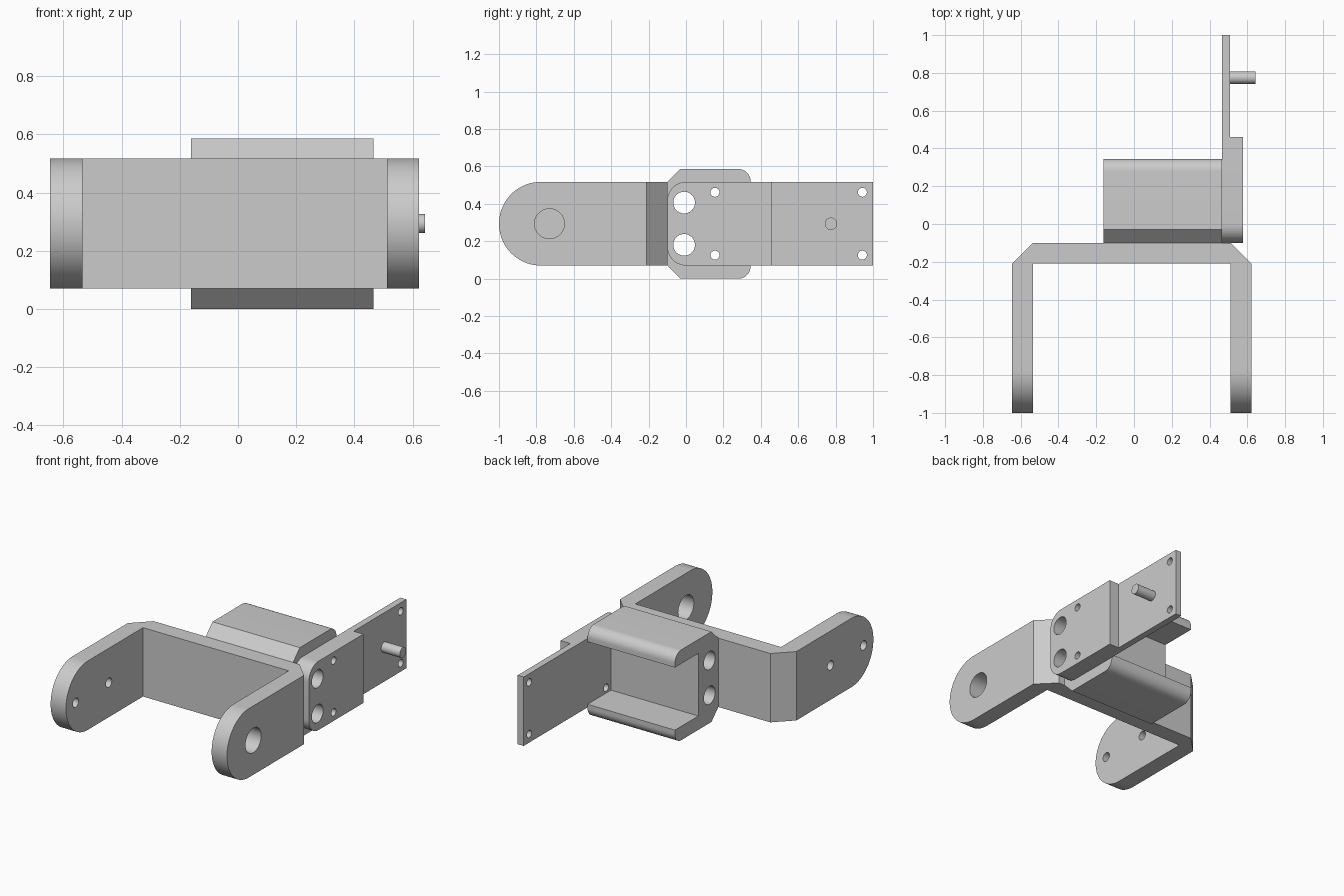
import bpy, bmesh, math
from mathutils import Vector

if "Cube" in bpy.data.objects:
    bpy.data.objects.remove(bpy.data.objects["Cube"])

Z0, Z1 = 0.07, 0.517          # lower and upper edge of the bars
ZM = (Z0 + Z1) / 2


def extrude(name, pts, lo, hi, axis):
    """Extrude a closed outline: axis 'Z' takes (x, y), axis 'X' takes (y, z)."""
    bm = bmesh.new()
    make = (lambda p: (p[0], p[1], lo)) if axis == 'Z' else (lambda p: (lo, p[0], p[1]))
    face = bm.faces.new([bm.verts.new(make(p)) for p in pts])
    res = bmesh.ops.extrude_face_region(bm, geom=[face])
    d = Vector((0, 0, hi - lo)) if axis == 'Z' else Vector((hi - lo, 0, 0))
    bmesh.ops.translate(bm, vec=d, verts=[v for v in res['geom'] if isinstance(v, bmesh.types.BMVert)])
    bmesh.ops.recalc_face_normals(bm, faces=bm.faces)
    me = bpy.data.meshes.new(name)
    bm.to_mesh(me)
    bm.free()
    ob = bpy.data.objects.new(name, me)
    bpy.context.collection.objects.link(ob)
    return ob


def arc(cx, cy, r, a0, a1, n=12):
    return [(cx + r * math.cos(math.radians(a0 + (a1 - a0) * i / n)),
             cy + r * math.sin(math.radians(a0 + (a1 - a0) * i / n))) for i in range(n + 1)]


def rod(name, y, z, r, lo, hi):
    return extrude(name, arc(y, z, r, 0, 360, 40)[:-1], lo, hi, 'X')


def boolean(ob, cutter, op='DIFFERENCE'):
    m = ob.modifiers.new("cut", 'BOOLEAN')
    m.operation, m.solver, m.object = op, 'EXACT', cutter
    select(ob)
    bpy.ops.object.modifier_apply(modifier=m.name)
    bpy.data.objects.remove(cutter)


def select(ob):
    bpy.ops.object.select_all(action='DESELECT')
    ob.select_set(True)
    bpy.context.view_layer.objects.active = ob


# U-shaped fork with chamfered corners
fork = extrude("fork_bracket", [
    (-0.645, -1.05), (-0.535, -1.05), (-0.535, -0.21), (0.511, -0.21), (0.511, -1.05),
    (0.621, -1.05), (0.621, -0.21), (0.511, -0.10), (-0.535, -0.10), (-0.645, -0.21)], Z0, Z1, 'Z')
# round arm ends
R = (Z1 - Z0) / 2
side = [(0.1, Z0 - 0.1), (0.1, Z1 + 0.1), (-0.6, Z1 + 0.1), (-0.6, Z1)]
side += arc(-1 + R, ZM, R, 90, 270, 40) + [(-0.6, Z0), (-0.6, Z0 - 0.1)]
boolean(fork, extrude("cutter", side, -0.8, 0.8, 'X'), 'INTERSECT')
# pivot hole on the right arm, two screw holes on the left arm
boolean(fork, rod("cutter", -0.73, ZM, 0.08, 0.4, 0.8))
for y in (-0.90, -0.56):
    boolean(fork, rod("cutter", y, ZM, 0.03, -0.8, -0.4))

# C-shaped channel behind the fork, open to the rear
T, W, H, r = 0.09, 0.105, 0.586, 0.065
prof = [(-0.10, 0.07), (-0.03, 0)] + arc(0.345 - r, r, r, -90, 0) + [(0.345, T), (W, T)]
prof += [(y, H - z) for y, z in reversed(prof)]
channel = extrude("channel_block", prof, -0.162, 0.465, 'X')

# side plate: thick front part with rounded corners, thin rear tongue
c = 0.10
thick = arc(-0.10 + c, Z0 + c, c, 180, 270) + [(0.46, Z0), (0.46, Z1)] + arc(-0.10 + c, Z1 - c, c, 90, 180)
plate = extrude("side_plate", thick, 0.465, 0.578, 'X')
tongue = [(0.46, Z0), (1, Z0), (1, Z1), (0.46, Z1)]
tongue = extrude("plate_tongue", tongue, 0.465, 0.508, 'X')
for dz in (-0.113, 0.113):                     # large bores through plate and channel
    for ob in (plate, channel):
        boolean(ob, rod("cutter", -0.01, ZM + dz, 0.058, -0.3, 0.7))
for dz in (-0.168, 0.168):                     # small screw holes
    boolean(plate, rod("cutter", 0.155, ZM + dz, 0.024, 0.4, 0.7))
    boolean(tongue, rod("cutter", 0.943, ZM + dz, 0.024, 0.4, 0.7))

# locating pin
pin = rod("locating_pin", 0.775, ZM, 0.033, 0.507, 0.642)

for ob in (fork, channel, plate, tongue, pin):
    select(ob)
    bpy.ops.object.shade_smooth_by_angle(angle=math.radians(30))
